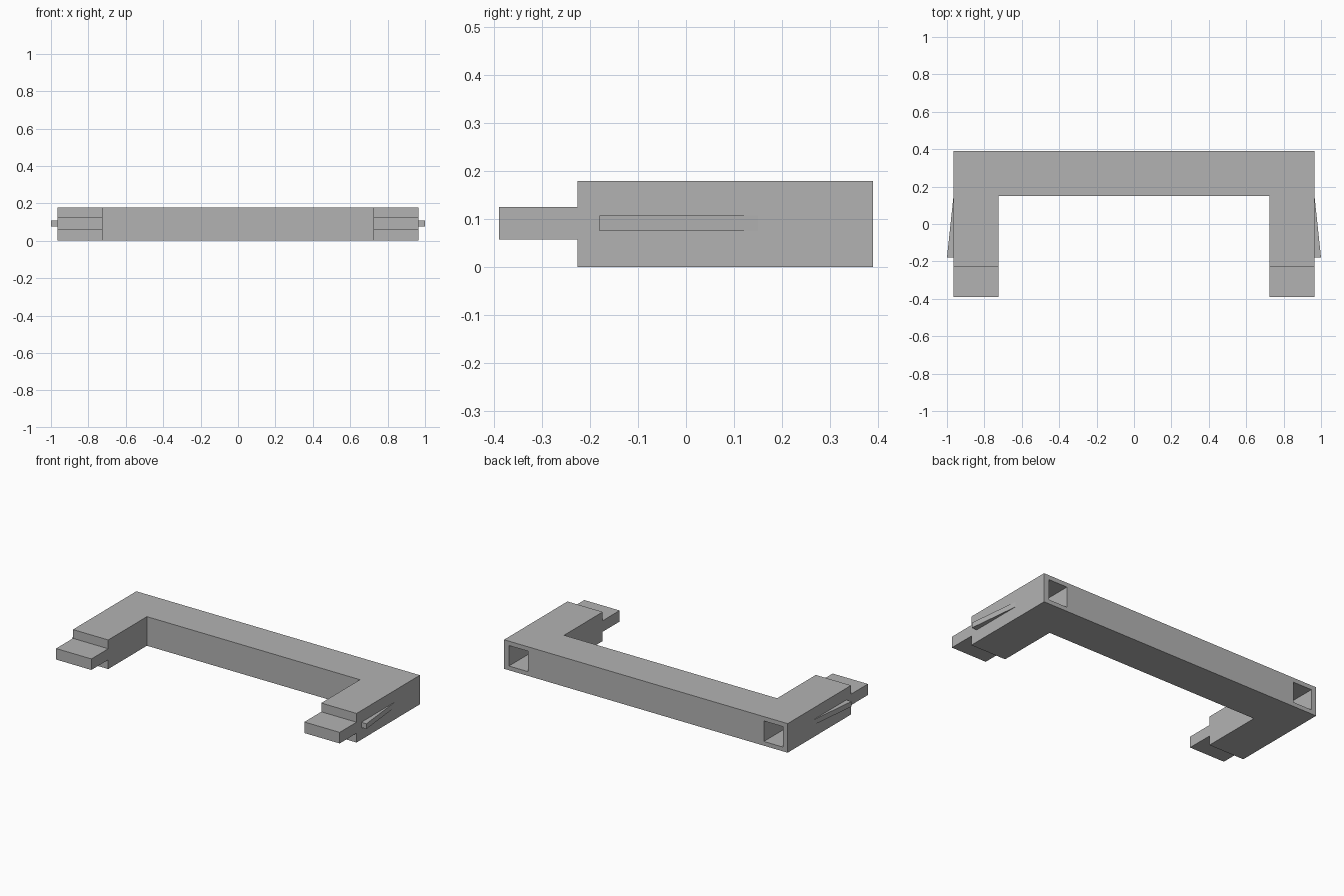
import bpy
import bmesh

cube = bpy.data.objects.get("Cube")
if cube:
    bpy.data.objects.remove(cube, do_unlink=True)

# One plain grey
grey = bpy.data.materials.new("grey plastic")
grey.use_nodes = True
colour = (0.45, 0.45, 0.45, 1)
grey.diffuse_color = colour
grey.node_tree.nodes["Principled BSDF"].inputs["Base Color"].default_value = colour

HALF_W, INNER_W = 0.965, 0.725     # outer and inner faces of the arms
BACK, CROSS, SHOULDER, FRONT = 0.39, 0.15, -0.226, -0.39
HEIGHT = 0.179


def prism(name, outline, z0, z1):
    """Extrude an outline in the ground plane from z0 to z1."""
    bm = bmesh.new()
    face = bm.faces.new([bm.verts.new((x, y, z0)) for x, y in outline])
    top = bmesh.ops.extrude_face_region(bm, geom=[face])["geom"]
    verts = [v for v in top if isinstance(v, bmesh.types.BMVert)]
    bmesh.ops.translate(bm, verts=verts, vec=(0, 0, z1 - z0))
    bmesh.ops.recalc_face_normals(bm, faces=bm.faces)
    mesh = bpy.data.meshes.new(name)
    bm.to_mesh(mesh)
    bm.free()
    mesh.materials.append(grey)
    obj = bpy.data.objects.new(name, mesh)
    bpy.context.collection.objects.link(obj)
    return obj


def rect(x0, x1, y0, y1):
    return [(x0, y0), (x1, y0), (x1, y1), (x0, y1)]


# U-shaped frame: crossbar with two arms
half = [(HALF_W, BACK), (HALF_W, SHOULDER), (INNER_W, SHOULDER), (INNER_W, CROSS)]
frame = prism("frame", half + [(-x, y) for x, y in reversed(half)], 0, HEIGHT)

for side, s in (("left", 1), ("right", -1)):
    # Flat tongue at the end of each arm
    prism(side + "_tongue", rect(s * INNER_W, s * HALF_W, FRONT, SHOULDER), 0.057, 0.125)

    # Tapered catch on the outside of each arm
    prism(side + "_catch",
          [(s * HALF_W, CROSS), (s, -0.18), (s * HALF_W, -0.18)], 0.075, 0.107)

    # Square socket running into the arm from the back
    cutter = prism(side + "_socket_cutter",
                   rect(s * 0.803, s * 0.932, 0.0, BACK + 0.1), 0.026, 0.152)
    cutter.hide_render = True
    cut = frame.modifiers.new(side + "_socket", "BOOLEAN")
    cut.operation = "DIFFERENCE"
    cut.solver = "EXACT"
    cut.object = cutter
    bpy.context.view_layer.objects.active = frame
    bpy.ops.object.modifier_apply(modifier=cut.name)
    bpy.data.objects.remove(cutter, do_unlink=True)
